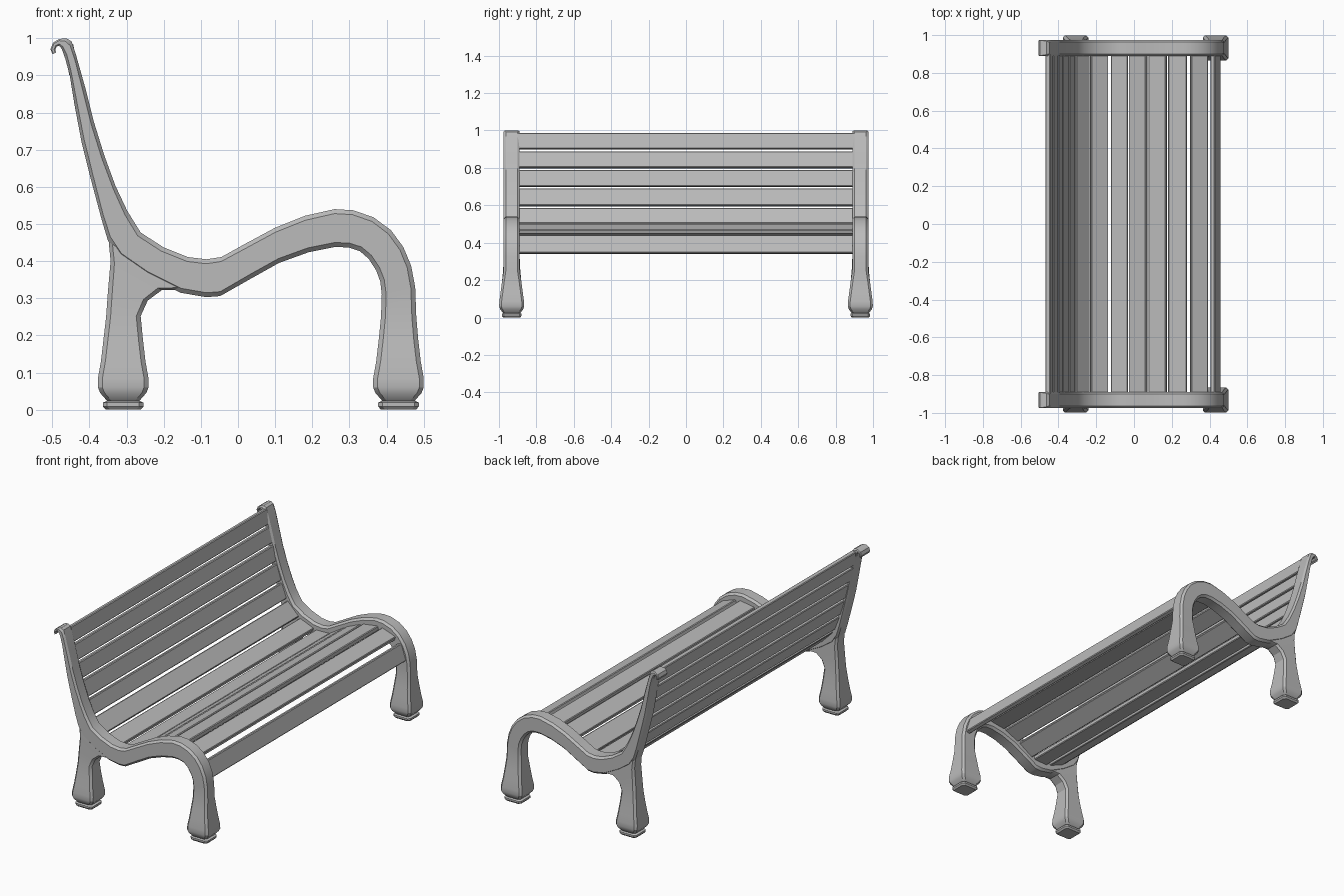
import bpy, bmesh
from mathutils import Vector

grey = bpy.data.materials.new("bench grey")
grey.diffuse_color = (0.5, 0.5, 0.5, 1)
YC = 0.932  # centre plane of each side frame


def finish(bm, name, mirror=False):
    bmesh.ops.recalc_face_normals(bm, faces=bm.faces)
    me = bpy.data.meshes.new(name)
    bm.to_mesh(me)
    bm.free()
    ob = bpy.data.objects.new(name, me)
    bpy.context.collection.objects.link(ob)
    me.materials.append(grey)
    if mirror:
        m = ob.modifiers.new("mirror", 'MIRROR')
        m.use_axis = (False, True, False)
    bpy.ops.object.select_all(action='DESELECT')
    ob.select_set(True)
    bpy.context.view_layer.objects.active = ob
    bpy.ops.object.shade_smooth_by_angle(angle=0.5)
    return ob


def loft(name, stations, chamfer=0.012):
    """Stations (ax, az, bx, bz, half width): chamfered box sections, lofted."""
    bm = bmesh.new()
    rings = []
    for ax, az, bx, bz, w in stations:
        a, b = Vector((ax, YC, az)), Vector((bx, YC, bz))
        d = b - a
        c = min(chamfer, d.length * 0.25)
        d.normalize()
        y = Vector((0, 1, 0))
        pts = [a + y * (w - c), a + d * c + y * w, b - d * c + y * w, b + y * (w - c),
               b - y * (w - c), b - d * c - y * w, a + d * c - y * w, a - y * (w - c)]
        rings.append([bm.verts.new(p) for p in pts])
    for r, s in zip(rings, rings[1:]):
        for i in range(8):
            j = (i + 1) % 8
            bm.faces.new((r[i], r[j], s[j], s[i]))
    bm.faces.new(rings[0])
    bm.faces.new(rings[-1])
    return finish(bm, name, True)


def leg_end(xc):
    """Flared lower leg with neck and foot pad."""
    rows = [(0.19, 0.053, 0.052), (0.13, 0.060, 0.060), (0.085, 0.068, 0.066),
            (0.06, 0.068, 0.067), (0.045, 0.062, 0.062), (0.029, 0.048, 0.05),
            (0.024, 0.044, 0.045), (0.019, 0.055, 0.053), (0.009, 0.055, 0.053),
            (0.0, 0.047, 0.045)]
    return [(xc + h, z, xc - h, z, w) for z, h, w in rows]


# Side frame: scroll top, back, seat curve and front leg in one sweep
W = 0.043
frame = [
    (-0.499, 0.957, -0.490, 0.962), (-0.505, 0.970, -0.492, 0.970),
    (-0.498, 0.988, -0.488, 0.978), (-0.482, 0.998, -0.481, 0.980),
    (-0.463, 1.000, -0.474, 0.970), (-0.448, 0.992, -0.465, 0.945),
    (-0.436, 0.955, -0.453, 0.900), (-0.412, 0.870, -0.440, 0.820),
    (-0.388, 0.775, -0.421, 0.720), (-0.360, 0.685, -0.396, 0.620),
    (-0.330, 0.603, -0.368, 0.515), (-0.298, 0.535, -0.350, 0.455),
    (-0.262, 0.477, -0.322, 0.412), (-0.200, 0.437, -0.250, 0.362),
    (-0.135, 0.411, -0.155, 0.315), (-0.085, 0.405, -0.085, 0.303),
    (-0.045, 0.411, -0.048, 0.306), (0.020, 0.447, 0.035, 0.353),
    (0.100, 0.490, 0.110, 0.395), (0.180, 0.522, 0.190, 0.424),
    (0.260, 0.540, 0.260, 0.438), (0.310, 0.537, 0.298, 0.437),
    (0.365, 0.518, 0.328, 0.427), (0.412, 0.483, 0.352, 0.406),
    (0.445, 0.438, 0.372, 0.375), (0.466, 0.388, 0.383, 0.345),
    (0.477, 0.330, 0.387, 0.310), (0.480, 0.250, 0.385, 0.250)]
loft("side_frame_front_leg", [s + (W,) for s in frame] + leg_end(0.432))

# Rear legs, with a curved gusset under the seat
rear = [(-0.150, 0.322, -0.348, 0.452, 0.041), (-0.205, 0.322, -0.343, 0.400, 0.042),
        (-0.243, 0.294, -0.350, 0.320, 0.043), (-0.262, 0.252, -0.355, 0.250, 0.046)]
loft("rear_leg", rear + leg_end(-0.309))

# Slats: straight boards following the middle of the frame
slats = [
    (-0.457, 0.985, -0.441, 0.900), (-0.437, 0.886, -0.415, 0.800),
    (-0.411, 0.786, -0.390, 0.700), (-0.386, 0.686, -0.358, 0.596),
    (-0.353, 0.582, -0.322, 0.500), (-0.313, 0.485, -0.241, 0.412),
    (-0.230, 0.402, -0.140, 0.366), (-0.122, 0.360, -0.032, 0.363),
    (-0.022, 0.368, 0.068, 0.424), (0.080, 0.431, 0.172, 0.471),
    (0.182, 0.475, 0.280, 0.490), (0.300, 0.488, 0.388, 0.457),
    (0.415, 0.437, 0.446, 0.343)]
T, L = 0.013, 0.9
for k, (x0, z0, x1, z1) in enumerate(slats):
    bm = bmesh.new()
    a, b = Vector((x0, -L, z0)), Vector((x1, -L, z1))
    d = (b - a).normalized()
    n = Vector((-d.z, 0, d.x)) * T
    f = bm.faces.new([bm.verts.new(p) for p in (a + n, b + n, b - n, a - n)])
    ext = bmesh.ops.extrude_face_region(bm, geom=[f], use_keep_orig=True)
    vs = [v for v in ext["geom"] if isinstance(v, bmesh.types.BMVert)]
    bmesh.ops.translate(bm, verts=vs, vec=(0, 2 * L, 0))
    long_edges = [e for e in bm.edges
                  if abs(e.verts[0].co.y - e.verts[1].co.y) > 1]
    bmesh.ops.bevel(bm, geom=long_edges, offset=0.004, segments=1, affect='EDGES')
    finish(bm, ("back_slat_%d" if k < 5 else "seat_slat_%d") % (k + 1))
